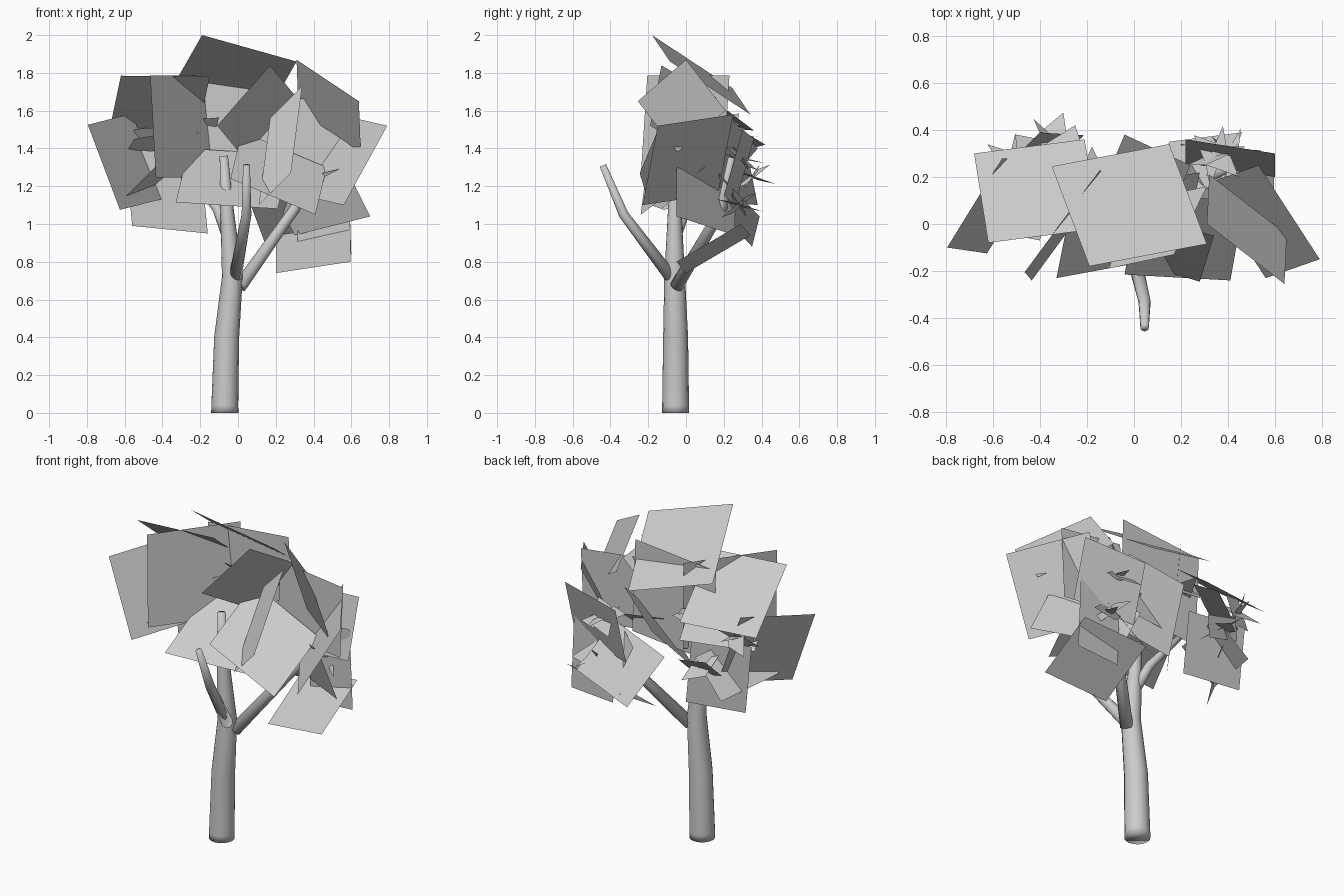
import bpy, bmesh, math
from mathutils import Vector

cube = bpy.data.objects.get("Cube")
if cube:
    bpy.data.objects.remove(cube, do_unlink=True)

grey = bpy.data.materials.new("plain_grey")
grey.use_nodes = True
colour = (0.6, 0.6, 0.6, 1)
grey.diffuse_color = colour
grey.node_tree.nodes["Principled BSDF"].inputs["Base Color"].default_value = colour


def finish(name, bm):
    mesh = bpy.data.meshes.new(name)
    bm.to_mesh(mesh)
    bm.free()
    mesh.materials.append(grey)
    obj = bpy.data.objects.new(name, mesh)
    bpy.context.collection.objects.link(obj)


def limb(name, path, sides=16):
    """Tapered, fully smooth round tube through (x, y, z, radius) points."""
    bm = bmesh.new()
    points = [Vector(p[:3]) for p in path]
    rings = []
    for i, point in enumerate(points):
        along = points[min(i + 1, len(points) - 1)] - points[max(i - 1, 0)]
        if i == 0 and point.z == 0:
            along = Vector((0, 0, 1))
        turn = Vector((0, 0, 1)).rotation_difference(along.normalized())
        ring = []
        for s in range(sides):
            a = math.tau * s / sides
            spoke = Vector((math.cos(a), math.sin(a), 0)) * path[i][3]
            ring.append(bm.verts.new(point + turn @ spoke))
        rings.append(ring)
    for low, high in zip(rings, rings[1:]):
        for s in range(sides):
            t = (s + 1) % sides
            bm.faces.new((low[s], low[t], high[t], high[s]))
    bm.faces.new(rings[0][::-1])
    bm.faces.new(rings[-1])
    for face in bm.faces:
        face.smooth = True
    finish(name, bm)


def card(name, corner, side_a, side_b):
    """Flat four-sided leaf sheet from one corner and its two neighbours."""
    p, a, b = Vector(corner), Vector(side_a), Vector(side_b)
    bm = bmesh.new()
    bm.faces.new([bm.verts.new(v) for v in (p, a, a + b - p, b)])
    finish(name, bm)


def twig_star(name, centre, size, tilt):
    """Three small crossed leaf sheets."""
    bm = bmesh.new()
    for k in range(3):
        a = tilt + k * math.pi / 3
        u = Vector((math.cos(a), math.sin(a), 0.5 * math.sin(2 * a))) * size
        v = Vector((math.sin(tilt) * 0.5, 0.3, 0.5 * math.cos(a))) * size
        c = Vector(centre)
        bm.faces.new([bm.verts.new(q) for q in (c - u, c - v, c + u, c + v)])
    finish(name, bm)


# Trunk and branches
limb("trunk", [(-.07, -.055, 0, .072), (-.07, -.055, .04, .071),
               (-.06, -.055, .4, .066), (-.03, -.06, .72, .055),
               (-.06, -.06, 1.1, .034), (-.075, -.05, 1.36, .022)])
limb("front_branch", [(-.015, -.08, .72, .034), (.045, -.33, 1.05, .026),
                      (.045, -.44, 1.31, .018)])
limb("left_branch", [(.01, -.05, .67, .036), (.3, .19, 1.08, .028),
                     (.4, .24, 1.35, .018)])
limb("right_branch", [(-.05, -.06, .92, .03), (-.11, 0, 1.08, .026),
                      (-.27, .1, 1.3, .016)])

# Crown sheets
card("crown_top", (-.19, -.18, 2.0), (.31, -.085, 1.86), (-.35, .245, 1.72))
card("right_top", (-.62, -.08, 1.785), (-.15, -.02, 1.78), (-.68, .30, 1.5))
card("left_top", (.31, 0, 1.87), (.64, -.255, 1.65), (.32, .21, 1.6))

# Side sheets
card("right_outer", (-.795, -.1, 1.525), (-.56, .28, 1.585), (-.625, -.125, 1.075))
card("left_outer", (.79, -.15, 1.52), (.53, .25, 1.58), (.56, -.23, 1.1))
card("left_low", (.2, 0, .74), (.595, -.05, .8), (.2, .34, .94))
card("left_low_outer", (.7, -.05, 1.04), (.57, -.05, 1.3), (.3, .26, .94))
card("left_low_back", (.15, .35, .88), (.46, .39, 1.04), (.06, .12, 1.12))

# Front sheets
card("front_right", (-.465, -.205, 1.785), (-.145, .23, 1.785), (-.435, -.24, 1.245))
card("front_low_right", (-.33, -.23, 1.115), (.21, -.13, 1.08), (-.26, .12, 1.4))
card("front_low", (.41, -.24, 1.05), (-.04, -.215, 1.24), (.47, .1, 1.3))
card("front_middle", (-.11, -.19, 1.52), (.17, -.13, 1.84), (.03, .1, 1.35))
card("front_narrow", (.34, -.05, 1.73), (.17, 0, 1.56), (.28, -.245, 1.27))

# Upright sheets facing straight forward
card("upright_middle", (-.3, .17, 1.2), (.24, .17, 1.25), (-.32, .17, 1.76))
card("upright_right", (-.56, .23, .99), (-.16, .23, .95), (-.6, .23, 1.4))
card("upright_left", (.18, .12, 1.25), (.6, .12, 1.2), (.2, .12, 1.68))
card("upright_left_low", (.32, .24, .82), (.6, .24, .84), (.3, .24, 1.3))

# Back sheets
card("back_right_shelf", (-.6, .2, 1.36), (-.25, .42, 1.42), (-.55, .05, 1.45))
card("back_right", (-.5, .38, 1.1), (-.6, -.03, 1.14), (-.3, .34, 1.3))
card("back_left", (.22, .36, 1.45), (.6, .3, 1.5), (.22, .26, 1.1))
card("back_middle", (-.04, .38, 1.4), (.24, .25, 1.55), (-.15, .12, 1.1))

# Small crossed sheets at the twig ends
for n, spot in enumerate([(-.52, .26, 1.45), (-.2, .2, 1.5), (.35, .29, 1.35),
                          (.42, .28, 1.1), (-.34, .35, 1.25)]):
    twig_star("twig_leaves_%d" % n, spot, .13, .4 + n)
